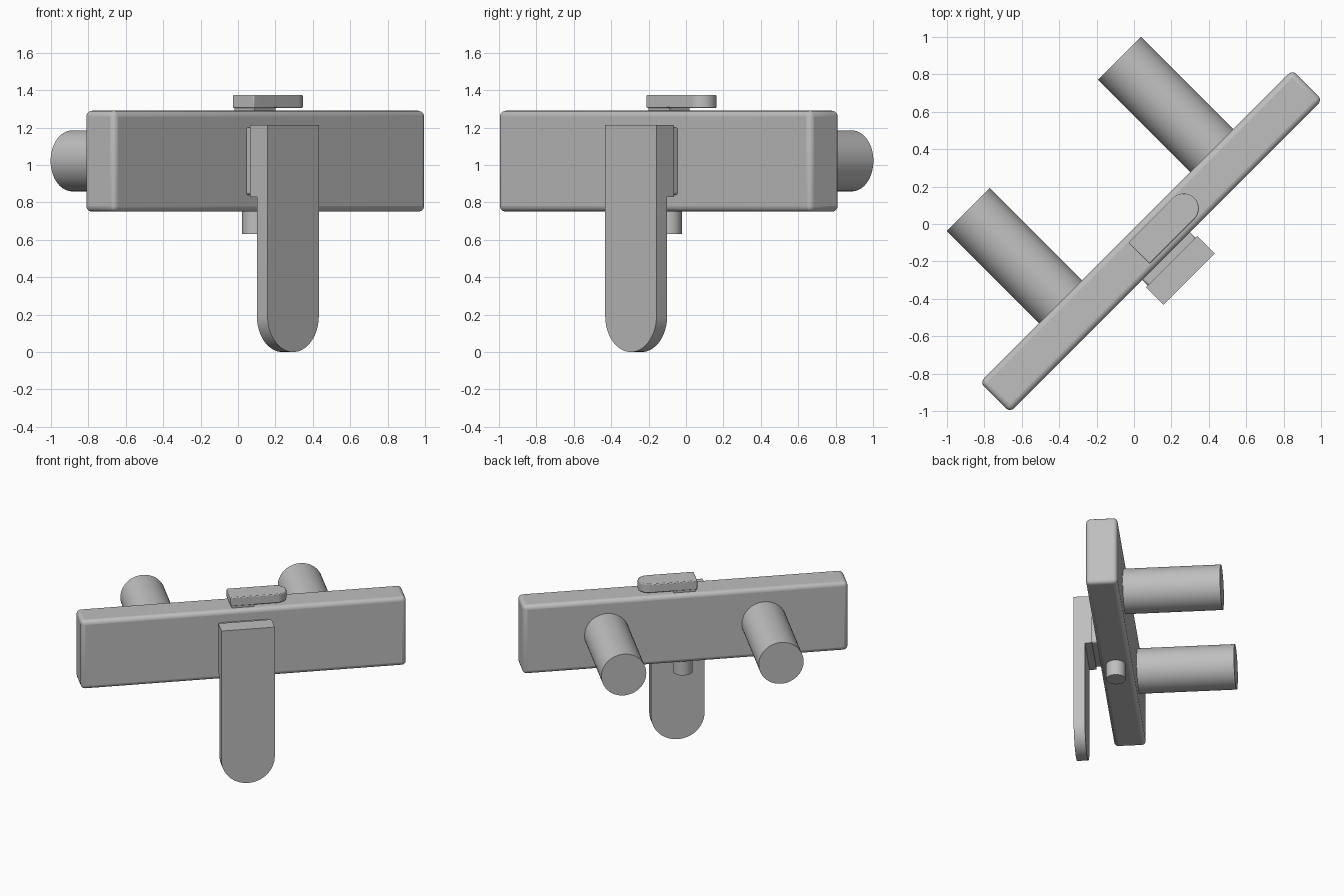
import bpy, bmesh, math
from mathutils import Matrix, Vector

if "Cube" in bpy.data.objects:
    bpy.data.objects.remove(bpy.data.objects["Cube"])

grey = bpy.data.materials.new("satin_grey")
grey.diffuse_color = (0.52, 0.52, 0.52, 1)
grey.use_nodes = True
grey.node_tree.nodes["Principled BSDF"].inputs["Base Color"].default_value = grey.diffuse_color
TURN = Matrix.Rotation(math.radians(45), 4, 'Z')  # the whole tap stands diagonally


def finish(name, bm, bevel=0.0, segments=3):
    """Turn a bmesh made in tap space (x along bar, -y front) into an object."""
    bmesh.ops.recalc_face_normals(bm, faces=bm.faces)
    mesh = bpy.data.meshes.new(name)
    bm.to_mesh(mesh)
    bm.free()
    mesh.transform(TURN)
    mesh.materials.append(grey)
    obj = bpy.data.objects.new(name, mesh)
    bpy.context.collection.objects.link(obj)
    if bevel:
        mod = obj.modifiers.new("rounded_edges", 'BEVEL')
        mod.width, mod.segments = bevel, segments
        mod.limit_method, mod.angle_limit = 'ANGLE', math.radians(40)
    bpy.ops.object.select_all(action='DESELECT')
    obj.select_set(True)
    bpy.context.view_layer.objects.active = obj
    bpy.ops.object.shade_smooth_by_angle(angle=math.radians(35))
    return obj


def box(name, lo, hi, bevel=0.0, segments=3):
    lo, hi = Vector(lo), Vector(hi)
    bm = bmesh.new()
    m = Matrix.Translation((lo + hi) / 2) @ Matrix.Diagonal((*(hi - lo), 1))
    bmesh.ops.create_cube(bm, size=1, matrix=m)
    return finish(name, bm, bevel, segments)


def cylinder(name, a, b, radius):
    a, b = Vector(a), Vector(b)
    rot = (b - a).to_track_quat('Z', 'Y').to_matrix().to_4x4()
    bm = bmesh.new()
    bmesh.ops.create_cone(bm, cap_ends=True, segments=64, radius1=radius, radius2=radius,
                          depth=(b - a).length, matrix=Matrix.Translation((a + b) / 2) @ rot)
    return finish(name, bm)


# Main bar
MID = -0.13
box("body_bar", (-1.181, -0.243, 0.75), (1.181, -0.017, 1.29), 0.03, 4)

# Two wall pipes at the back
for side, label in ((-1, "left"), (1, "right")):
    cylinder(label + "_wall_pipe", (side * 0.572, -0.05, 1.022), (side * 0.572, 0.682, 1.022), 0.163)

# Outlet underneath
cylinder("bottom_outlet", (0, MID, 0.63), (0, MID, 0.80), 0.07)

# Top knob: tab with one rounded end, on a low square base
box("knob_base", (-0.08, MID - 0.075, 1.27), (0.08, MID + 0.075, 1.32))
bm = bmesh.new()
outline = [(-0.092, 0.08), (-0.092, -0.08)]
outline += [(0.247 + 0.08 * math.cos(t), 0.08 * math.sin(t))
            for t in (math.pi * (i / 24 - 0.5) for i in range(25))]
face = bm.faces.new([bm.verts.new((x, MID + y, 1.305)) for x, y in outline])
ext = bmesh.ops.extrude_face_region(bm, geom=[face])
bmesh.ops.translate(bm, vec=(0, 0, 0.07),
                    verts=[g for g in ext["geom"] if isinstance(g, bmesh.types.BMVert)])
finish("top_knob", bm, 0.006, 2)

# Square plate between bar and lever
box("lever_plate", (-0.18, -0.30, 0.84), (0.18, -0.23, 1.20), 0.012, 2)

# Lever: long blade with rounded foot, thicker head at the top
W, STEP, TOP = 0.194, 0.83, 1.215
bm = bmesh.new()
foot = [bm.verts.new((W * math.cos(t), -0.417, W + W * math.sin(t)))
        for t in (math.pi * (1 + i / 32) for i in range(33))]
r_mid, l_mid = bm.verts.new((W, -0.417, STEP)), bm.verts.new((-W, -0.417, STEP))
r_top, l_top = bm.verts.new((W, -0.417, TOP)), bm.verts.new((-W, -0.417, TOP))
front = [bm.faces.new(foot + [r_mid, l_mid]), bm.faces.new([l_mid, r_mid, r_top, l_top])]
ext = bmesh.ops.extrude_face_region(bm, geom=front)
bmesh.ops.translate(bm, vec=(0, 0.081, 0),
                    verts=[g for g in ext["geom"] if isinstance(g, bmesh.types.BMVert)])
head = [f for f in ext["geom"] if isinstance(f, bmesh.types.BMFace)
        and f.calc_center_median().z > STEP]
ext = bmesh.ops.extrude_discrete_faces(bm, faces=head)
bmesh.ops.translate(bm, vec=(0, 0.051, 0), verts=list(ext["faces"][0].verts))
finish("lever", bm)
